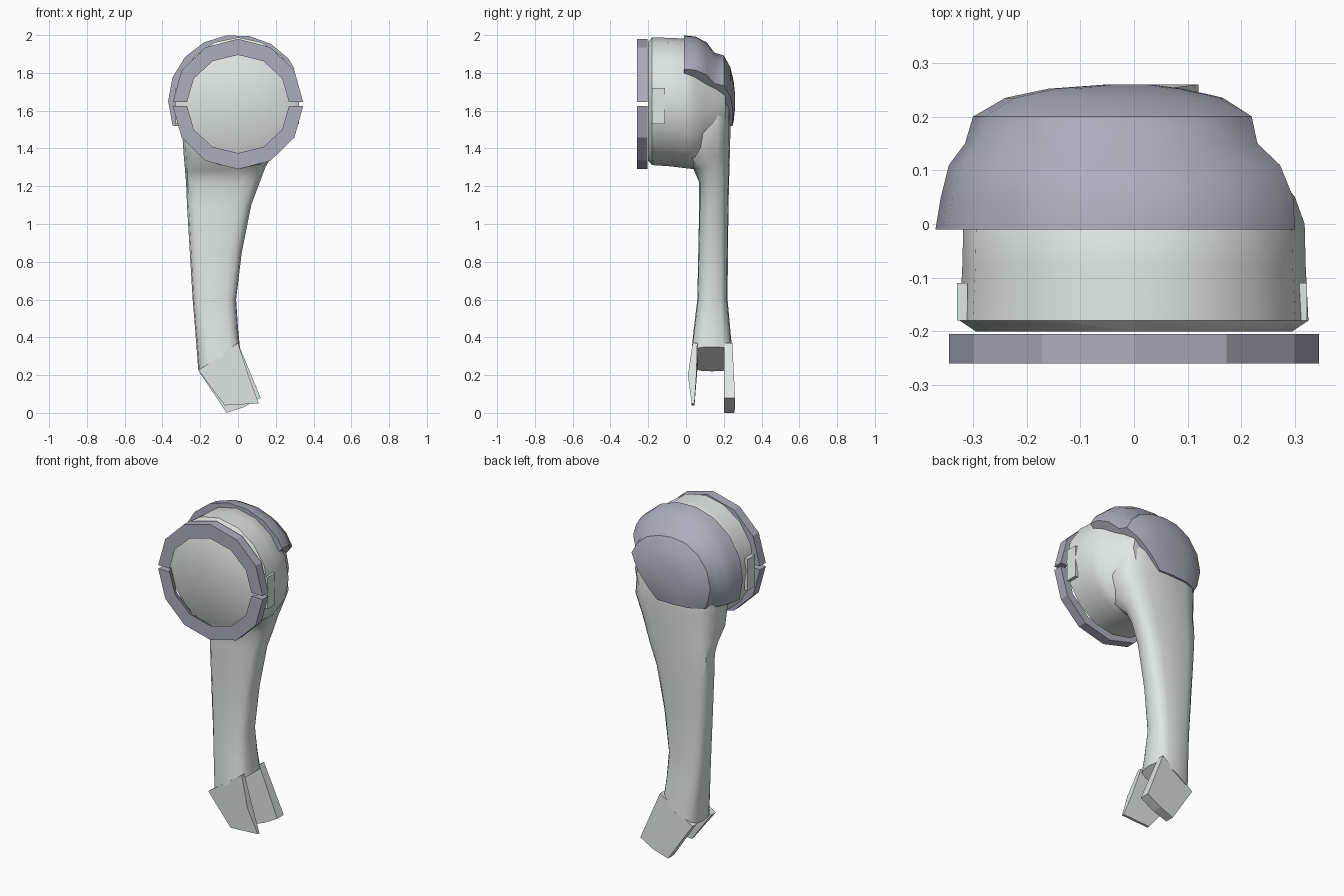
import bpy, bmesh, math
from mathutils import Vector

if "Cube" in bpy.data.objects:
    bpy.data.objects.remove(bpy.data.objects["Cube"])


def material(name, rgb):
    m = bpy.data.materials.new(name)
    m.diffuse_color = (*rgb, 1)
    m.use_nodes = True
    m.node_tree.nodes["Principled BSDF"].inputs["Base Color"].default_value = m.diffuse_color
    return m


LIGHT = material("pale_shell", (0.74, 0.80, 0.78))
DARK = material("grey_violet", (0.42, 0.42, 0.51))


def finish(name, bm, mat, smooth=None):
    bmesh.ops.remove_doubles(bm, verts=bm.verts, dist=0.0005)
    bmesh.ops.recalc_face_normals(bm, faces=bm.faces)
    mesh = bpy.data.meshes.new(name)
    bm.to_mesh(mesh)
    bm.free()
    ob = bpy.data.objects.new(name, mesh)
    bpy.context.collection.objects.link(ob)
    mesh.materials.append(mat)
    if smooth:
        bpy.ops.object.select_all(action='DESELECT')
        ob.select_set(True)
        bpy.context.view_layer.objects.active = ob
        bpy.ops.object.shade_smooth_by_angle(angle=math.radians(smooth))
    return ob


def loft(rings):
    """Closed rings joined by quads, with both ends capped."""
    bm = bmesh.new()
    rows = [[bm.verts.new(p) for p in ring] for ring in rings]
    n = len(rows[0])
    for a, b in zip(rows, rows[1:]):
        for i in range(n):
            j = (i + 1) % n
            bm.faces.new((a[i], a[j], b[j], b[i]))
    bm.faces.new(rows[0])
    bm.faces.new(rows[-1])
    return bm


def angles(n):
    return [2 * math.pi * i / n for i in range(n)]


# shoulder drum: (y, radius x, radius z, centre z)
drum = [(-0.20, 0.295, 0.315, 1.65), (-0.18, 0.325, 0.338, 1.65),
        (-0.08, 0.32, 0.34, 1.645), (0.0, 0.318, 0.343, 1.638),
        (0.05, 0.30, 0.33, 1.62), (0.10, 0.26, 0.28, 1.62),
        (0.16, 0.225, 0.22, 1.62), (0.21, 0.18, 0.16, 1.62)]
finish("shoulder_drum", loft([[(rx * math.cos(a), y, zc + rz * math.sin(a)) for a in angles(16)]
                              for y, rx, rz, zc in drum]), LIGHT, 40)

# arm: (z left, z right, x min, x max, y front, y back)
arm = [(0.22, 0.35, -0.21, 0.01, 0.025, 0.25),
       (0.42, 0.45, -0.225, 0.0, 0.04, 0.235),
       (0.60, 0.60, -0.24, -0.01, 0.06, 0.22),
       (0.85, 0.85, -0.255, 0.02, 0.065, 0.222),
       (1.10, 1.10, -0.27, 0.07, 0.07, 0.225),
       (1.22, 1.22, -0.275, 0.115, 0.07, 0.228),
       (1.28, 1.30, -0.28, 0.145, 0.04, 0.23),
       (1.36, 1.36, -0.287, 0.18, -0.04, 0.232),
       (1.48, 1.48, -0.295, 0.23, -0.06, 0.235),
       (1.62, 1.62, -0.29, 0.22, -0.06, 0.235),
       (1.74, 1.74, -0.25, 0.16, 0.0, 0.20)]


def arm_ring(zl, zr, x0, x1, y0, y1):
    pts = []
    for a in angles(16):
        c, s = math.cos(a), math.sin(a)
        u = math.copysign(abs(c) ** 0.65, c) / 2 + 0.5
        v = math.copysign(abs(s) ** 0.65, s) / 2 + 0.5
        pts.append((x0 + u * (x1 - x0), y0 + v * (y1 - y0), zl + u * (zr - zl)))
    return pts


finish("arm", loft([arm_ring(*s) for s in arm]), LIGHT, 40)


# fork prongs: (x, z, y front, y back)
def prong(name, pts):
    finish(name, loft([[(x, y0, z) for x, z, y0, y1 in pts],
                       [(x, y1, z) for x, z, y0, y1 in pts]]), LIGHT)


prong("front_prong", [(0.0, 0.37, 0.035, 0.06), (-0.21, 0.225, 0.02, 0.06),
                      (-0.07, 0.04, 0.03, 0.045), (0.11, 0.05, 0.03, 0.045),
                      (0.055, 0.2, 0.01, 0.055)])
prong("back_prong", [(0.0, 0.37, 0.2, 0.245), (-0.21, 0.225, 0.2, 0.24),
                     (-0.06, 0.0, 0.2, 0.255), (0.03, 0.03, 0.2, 0.26),
                     (0.12, 0.08, 0.2, 0.26)])

# stepped cap: (y, radius on top and right, radius on left), trimmed by two planes
cap = [(-0.01, 0.35, 0.37), (0.05, 0.345, 0.36), (0.11, 0.31, 0.345), (0.15, 0.25, 0.315),
       (0.20, 0.235, 0.30), (0.235, 0.17, 0.24), (0.252, 0.09, 0.16), (0.26, 0.03, 0.05)]
rings = []
for y, r, rl in cap:
    ring = []
    for a in angles(18):
        w = max(0.0, -math.cos(a))
        q = r + (rl - r) * w
        ring.append((q * math.cos(a), y, 1.65 + q * math.sin(a)))
    rings.append(ring)
bm = loft(rings)
for co, no in [((0, 0, 1.52), (0, 0, -1)), ((0.03, 0, 1.53), (0.30, 0, -0.28))]:
    res = bmesh.ops.bisect_plane(bm, geom=bm.verts[:] + bm.edges[:] + bm.faces[:],
                                 plane_co=Vector(co), plane_no=Vector(no).normalized(),
                                 clear_outer=True)
    cut = [e for e in res["geom_cut"] if isinstance(e, bmesh.types.BMEdge)]
    bmesh.ops.holes_fill(bm, edges=cut, sides=0)
finish("shoulder_cap", bm, DARK, 40)

# split front ring, one half above and one below the gap
for name, side, z0 in [("upper_ring_half", 1, 1.645), ("lower_ring_half", -1, 1.625)]:
    sections = []
    for i in range(7):
        a = math.pi * i / 6
        c, s = math.cos(a), side * math.sin(a)
        sections.append([(r * c, y, z0 + k * s) for r, k, y in
                         [(0.345, 0.335, -0.26), (0.345, 0.335, -0.205),
                          (0.30, 0.285, -0.205), (0.27, 0.25, -0.26)]])
    finish(name, loft(sections), DARK)

# slim raised strips on the drum sides
for name, x in [("left_strip", -0.32), ("right_strip", 0.312)]:
    finish(name, loft([[(x + sx * 0.01, y, z) for sx, y in
                        [(-1, -0.18), (1, -0.18), (1, -0.11), (-1, -0.11)]]
                       for z in (1.53, 1.72)]), LIGHT)
